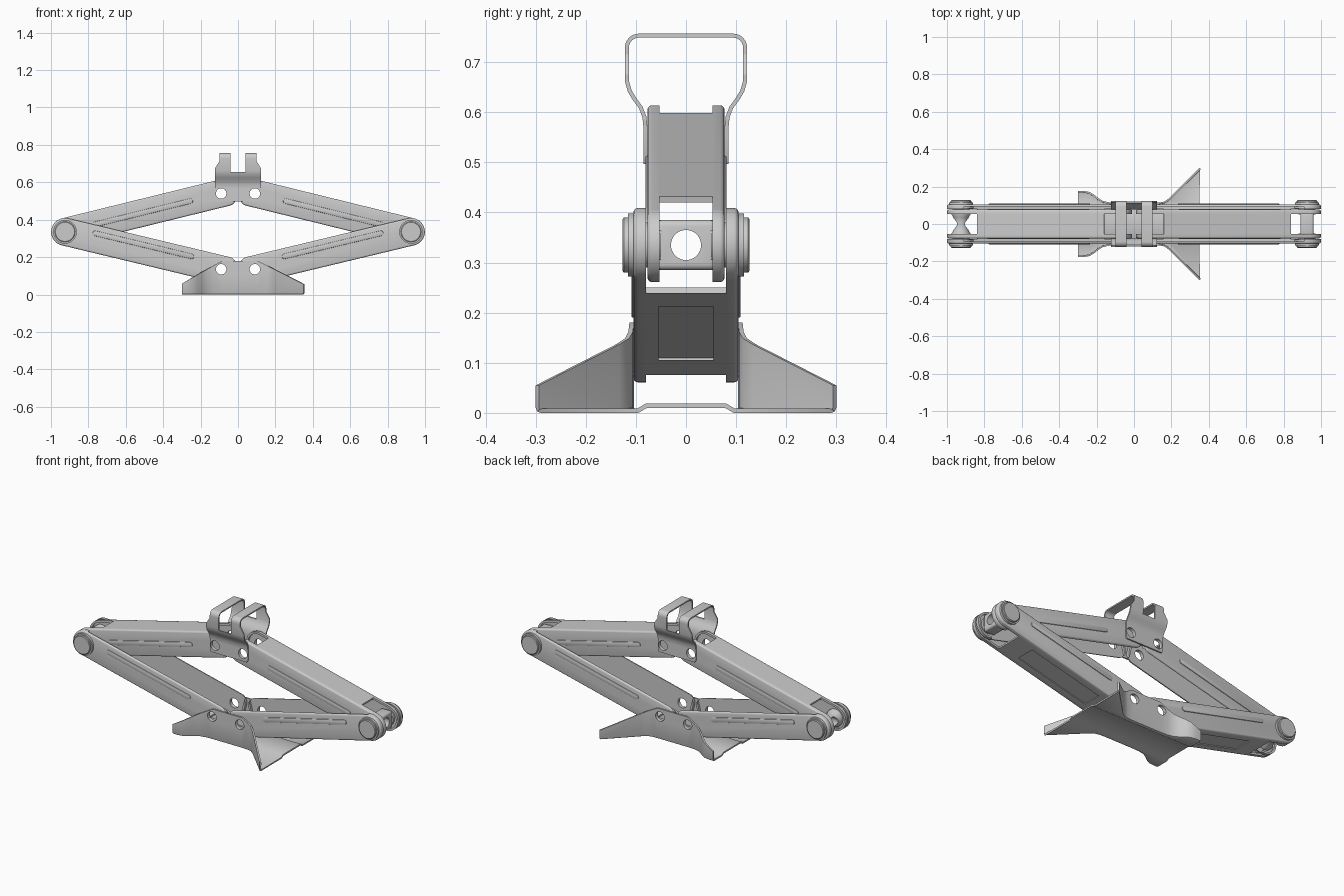
import bpy, bmesh, math
from mathutils import Matrix

if "Cube" in bpy.data.objects:
    bpy.data.objects.remove(bpy.data.objects["Cube"])

PIN = (0.925, 0.335)          # outer pivot (x, z)
TOP = (0.09, 0.54)            # saddle pivot
BOT = (0.09, 0.135)           # base pivot
R = 0.074                     # arm half width


def finish(name, bm, recalc=True):
    if recalc:
        bmesh.ops.recalc_face_normals(bm, faces=bm.faces)
    me = bpy.data.meshes.new(name)
    bm.to_mesh(me)
    bm.free()
    ob = bpy.data.objects.new(name, me)
    bpy.context.collection.objects.link(ob)
    return ob


def prism(name, pts, y0, y1):
    """Extrude an (x, z) outline along y."""
    bm = bmesh.new()
    f = bm.faces.new([bm.verts.new((x, y0, z)) for x, z in pts])
    new = bmesh.ops.extrude_face_region(bm, geom=[f])["geom"]
    bmesh.ops.translate(bm, vec=(0, y1 - y0, 0),
                        verts=[v for v in new if isinstance(v, bmesh.types.BMVert)])
    return finish(name, bm)


def sheet(name, rows):
    """Skin a grid of points into an open sheet."""
    bm = bmesh.new()
    g = [[bm.verts.new(p) for p in r] for r in rows]
    for a, b in zip(g, g[1:]):
        for j in range(len(a) - 1):
            bm.faces.new((a[j], b[j], b[j + 1], a[j + 1]))
    return finish(name, bm, False)


def lathe(name, prof, x, z, seg=40):
    """Revolve (y, radius) points around a y axis."""
    bm = bmesh.new()
    rings = [[bm.verts.new((x + r * math.cos(2 * math.pi * i / seg), y,
                            z + r * math.sin(2 * math.pi * i / seg)))
              for i in range(seg)] for y, r in prof]
    for a, b in zip(rings, rings[1:]):
        for i in range(seg):
            k = (i + 1) % seg
            bm.faces.new((a[i], a[k], b[k], b[i]))
    bm.faces.new(rings[0])
    bm.faces.new(rings[-1])
    return finish(name, bm)


def apply(ob, kind, **kw):
    m = ob.modifiers.new(kind, kind)
    for k, v in kw.items():
        setattr(m, k, v)
    bpy.context.view_layer.objects.active = ob
    bpy.ops.object.modifier_apply(modifier=m.name)


def boolean(ob, tool, op="DIFFERENCE"):
    apply(ob, "BOOLEAN", object=tool, operation=op, solver="EXACT")
    bpy.data.objects.remove(tool)


def drill(ob, x, z, r=0.028):
    boolean(ob, lathe("cutter", [(-0.4, r), (0.4, r)], x, z, 32))


def join(obs):
    with bpy.context.temp_override(active_object=obs[0], object=obs[0],
                                   selected_objects=obs, selected_editable_objects=obs):
        bpy.ops.object.join()
    return obs[0]


def smooth(ob):
    bpy.ops.object.select_all(action="DESELECT")
    ob.select_set(True)
    bpy.context.view_layer.objects.active = ob
    bpy.ops.object.shade_smooth_by_angle(angle=math.radians(32))


def arc(cx, cy, r, a0, a1, n=12):
    return [(cx + r * math.cos(math.radians(a0 + (a1 - a0) * i / n)),
             cy + r * math.sin(math.radians(a0 + (a1 - a0) * i / n))) for i in range(n + 1)]


def arm(name, piv, s, w, notch, web, bead_v, panel):
    """Channel arm: u runs inner to outer pivot, v points to the web side."""
    dx, dz = PIN[0] - piv[0], PIN[1] - piv[1]
    L = math.hypot(dx, dz)
    dx, dz = dx / L, dz / L
    nx, nz = -dz * web, dx * web

    def xf(pts):
        return [(s * (piv[0] + u * dx + v * nx), piv[1] + u * dz + v * nz) for u, v in pts]

    def rect(u0, u1, v0, v1):
        return xf([(u0, v0), (u1, v0), (u1, v1), (u0, v1)])

    outline = arc(L, 0, R, -90, 90, 24) + arc(0, 0, R, 90, 180) + arc(-0.03, -0.03, R - 0.03, 180, 270, 8)
    ob = prism(name, xf(outline), -w, w)
    apply(ob, "BEVEL", width=0.009, segments=3, limit_method="ANGLE", angle_limit=math.radians(40))
    # hollow, open on the side away from the web
    t, r = 0.012, R - 0.012
    cavity = arc(L, 0, r, -90, 90, 24) + arc(0, 0, r, 90, 180) + [(-r, -0.2), (L, -0.2)]
    boolean(ob, prism("cutter", xf(cavity), -w + t, w - t))
    # web notches at both ends
    boolean(ob, prism("cutter", rect(-0.2, 0.055, -0.2, 0.2), -notch, notch))
    boolean(ob, prism("cutter", rect(L - 0.105, L + 0.2, -0.2, 0.2), -notch, notch))
    drill(ob, s * piv[0], piv[1])
    if panel:
        boolean(ob, prism("cutter", rect(0.18, 0.64, R - 0.005, 0.2), -0.055, 0.055))
    # pressed beads on the side walls
    b = xf(arc(0.70, bead_v, 0.014, -90, 90, 8) + arc(0.17, bead_v, 0.014, 90, 270, 8))
    beads = []
    for y in (-1, 1):
        y0, y1 = sorted((y * (w - 0.004), y * (w + 0.004)))
        bd = prism("bead", b, y0, y1)
        apply(bd, "BEVEL", width=0.003, segments=2, limit_method="ANGLE", angle_limit=math.radians(40))
        beads.append(bd)
    smooth(join([ob] + beads))


for s, side in ((1, "right"), (-1, "left")):
    arm("upper_arm_" + side, TOP, s, 0.077, 0.053, 1, 0.0, False)
    arm("lower_arm_" + side, BOT, s, 0.105, 0.080, -1, -0.03, True)

    # trunnion block or barrel, bored for the screw
    x, z = s * PIN[0], PIN[1]
    if s > 0:
        tr = prism("trunnion_right", [(x - .035, z - .05), (x + .035, z - .05),
                                      (x + .035, z + .05), (x - .035, z + .05)], -0.06, 0.06)
        apply(tr, "BEVEL", width=0.012, segments=4)
    else:
        tr = lathe("trunnion_left", [(-.06, .05), (-.05, .05), (-.035, .041), (-.015, .037),
                                     (.015, .037), (.035, .041), (.05, .05), (.06, .05)], x, z)
    bore = lathe("cutter", [(-0.3, 0.03), (0.3, 0.03)], 0, 0)
    bore.data.transform(Matrix.Translation((x, 0, z)) @ Matrix.Rotation(math.pi / 2, 4, "Z"))
    boolean(tr, bore)
    smooth(tr)

    # pivot pins with stepped heads
    for y, end in ((1, "back"), (-1, "front")):
        prof = [(.05, .045), (.082, .045), (.082, .066), (.100, .066), (.105, .063), (.116, .063),
                (.116, .055), (.124, .055), (.127, .051)]
        smooth(lathe(f"pivot_pin_{side}_{end}", [(y * a, r) for a, r in prof], x, z))

# base: flared channel with a raised floor
path = [(-.30, .177), (-.27, .177), (-.24, .172), (-.215, .158), (-.19, .138), (-.165, .123), (-.13, .115),
        (-.085, .113), (.105, .113), (.14, .115), (.165, .121), (.19, .140), (.35, .300)]
rows = []
for x, w in path:
    zt = min(.18, .058 + (x + .30) / .215 * .122, .055 + (.35 - x) / .245 * .125)
    half = [(w, zt), (w, .010), (w - .003, .003), (w - .010, 0), (.095, 0), (.078, .010)]
    rows.append([(x, y, z) for y, z in half] + [(x, -y, z) for y, z in reversed(half)])
base = sheet("base", rows)
apply(base, "SOLIDIFY", thickness=0.009, offset=-1)
for s in (1, -1):
    drill(base, s * BOT[0], BOT[1])
smooth(base)

# saddle: bent strap sheet trimmed to a forked silhouette
half = [(.085, .497), (.085, .57), (.087, .59), (.094, .608), (.106, .624), (.116, .641), (.122, .662),
        (.122, .725)] + arc(.094, .729, .028, 0, 90, 6)
loop = [(-y, z) for y, z in half] + [(y, z) for y, z in reversed(half)]
saddle = sheet("saddle", [[(x, y, z) for y, z in loop] for x in (-.2, .2)])
apply(saddle, "SOLIDIFY", thickness=0.008, offset=-1)
fork = [(.123, .51), (.123, .675), (.098, .715), (.098, .80), (.04, .80), (.04, .655)]
shape = [(-.112, .49), (.112, .49)] + fork + [(-x, z) for x, z in reversed(fork)]
boolean(saddle, prism("cutter", shape, -0.3, 0.3), "INTERSECT")
for s in (1, -1):
    drill(saddle, s * TOP[0], TOP[1])
smooth(saddle)
